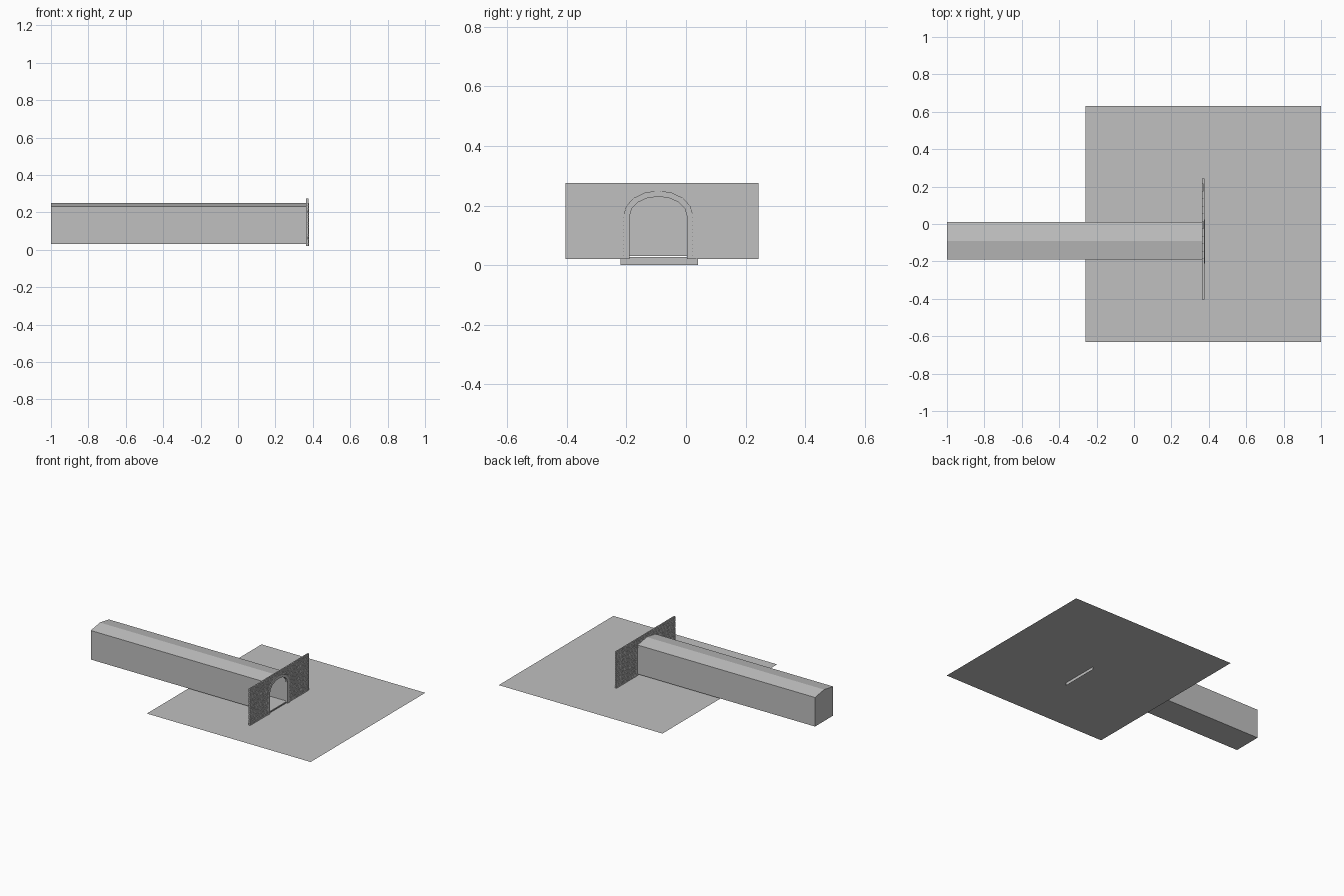
import bpy, bmesh, math, random

if "Cube" in bpy.data.objects:
    bpy.data.objects.remove(bpy.data.objects["Cube"])

random.seed(4)
grey = bpy.data.materials.new("plain grey")
grey.diffuse_color = (0.53, 0.53, 0.53, 1)
grey.use_nodes = True
grey.node_tree.nodes["Principled BSDF"].inputs["Base Color"].default_value = grey.diffuse_color

CY = -0.093          # centre line of the tunnel
BASE = 0.02          # ground height
SPRING = 0.165       # height where the arch starts


def finish(bm, name):
    me = bpy.data.meshes.new(name)
    bm.to_mesh(me)
    bm.free()
    me.materials.append(grey)
    ob = bpy.data.objects.new(name, me)
    bpy.context.collection.objects.link(ob)
    return ob


def sheet(name, pts):
    bm = bmesh.new()
    bm.faces.new([bm.verts.new(p) for p in pts])
    return finish(bm, name)


def extrude_profile(name, pts, x0, x1, open_front=False):
    """Extrude a (y, z) outline along x."""
    bm = bmesh.new()
    a = [bm.verts.new((x0, y, z)) for y, z in pts]
    b = [bm.verts.new((x1, y, z)) for y, z in pts]
    n = len(pts)
    for i in range(n):
        j = (i + 1) % n
        bm.faces.new((a[i], a[j], b[j], b[i]))
    bm.faces.new(a[::-1])
    if not open_front:
        bm.faces.new(b)
    bmesh.ops.recalc_face_normals(bm, faces=bm.faces)
    bmesh.ops.triangulate(bm, faces=[f for f in bm.faces if len(f.verts) > 5])
    return finish(bm, name)


def arch(half, rise, segs=8):
    """Arch outline from the left foot over the top to the right foot."""
    pts = [(CY - half, BASE)]
    for i in range(segs + 1):
        t = math.pi * (1 - i / segs)
        pts.append((CY + half * math.cos(t), SPRING + rise * math.sin(t)))
    return pts + [(CY + half, BASE)]


# ground sheet and threshold strip under the portal
sheet("ground", [(-0.26, -0.63, BASE), (1, -0.63, BASE), (1, 0.63, BASE), (-0.26, 0.63, BASE)])
sheet("threshold", [(0.37, -0.22, 0), (0.37, 0.04, 0), (0.37, 0.04, 0.027), (0.37, -0.22, 0.027)])

# tunnel tube with shallow gable roof, open at the portal
extrude_profile("tunnel", [(-0.19, 0.03), (0.01, 0.03), (0.01, 0.232), (-0.09, 0.249), (-0.19, 0.232)],
                -1.0, 0.37, open_front=True)

# portal wall core with arched opening
Y0, Y1, TOP = -0.404, 0.244, 0.275
inner = arch(0.096, 0.065)
extrude_profile("wall_core", [(Y0, BASE), (Y0, TOP), (Y1, TOP), (Y1, BASE)] + inner[::-1], 0.366, 0.373)

# smooth arch trim around the opening
extrude_profile("arch_trim", arch(0.117, 0.085) + inner[::-1], 0.365, 0.379)


# brick courses showing on both sides of the wall
def half_gap(z):
    """Half width of the trim at height z."""
    if z <= SPRING:
        return 0.115
    k = (z - SPRING) / 0.083
    return 0.115 * math.sqrt(1 - k * k) if k < 1 else 0


def brick(bm, ya, yb, za, zb):
    if yb - ya < 0.004:
        return
    d = random.uniform(0, 0.001)
    v = [bm.verts.new((x, y, z)) for x in (0.3635 + d, 0.3765 - d) for y in (ya, yb) for z in (za, zb)]
    for f in ((0, 1, 3, 2), (4, 6, 7, 5), (0, 4, 5, 1), (2, 3, 7, 6), (0, 2, 6, 4), (1, 5, 7, 3)):
        bm.faces.new([v[i] for i in f])


bm = bmesh.new()
ROWS, LEN, GAP = 20, 0.04, 0.0018
step = (TOP - BASE) / ROWS
for r in range(ROWS):
    za, zb = BASE + r * step, BASE + (r + 1) * step - GAP
    g = half_gap(za)
    spans = [(Y0, CY - g), (CY + g, Y1)] if g else [(Y0, Y1)]
    y = Y0 - (r % 2) * LEN / 2
    while y < Y1:
        for s, e in spans:
            brick(bm, max(y, s), min(y + LEN - GAP, e), za, zb)
        y += LEN
bmesh.ops.recalc_face_normals(bm, faces=bm.faces)
finish(bm, "bricks")
